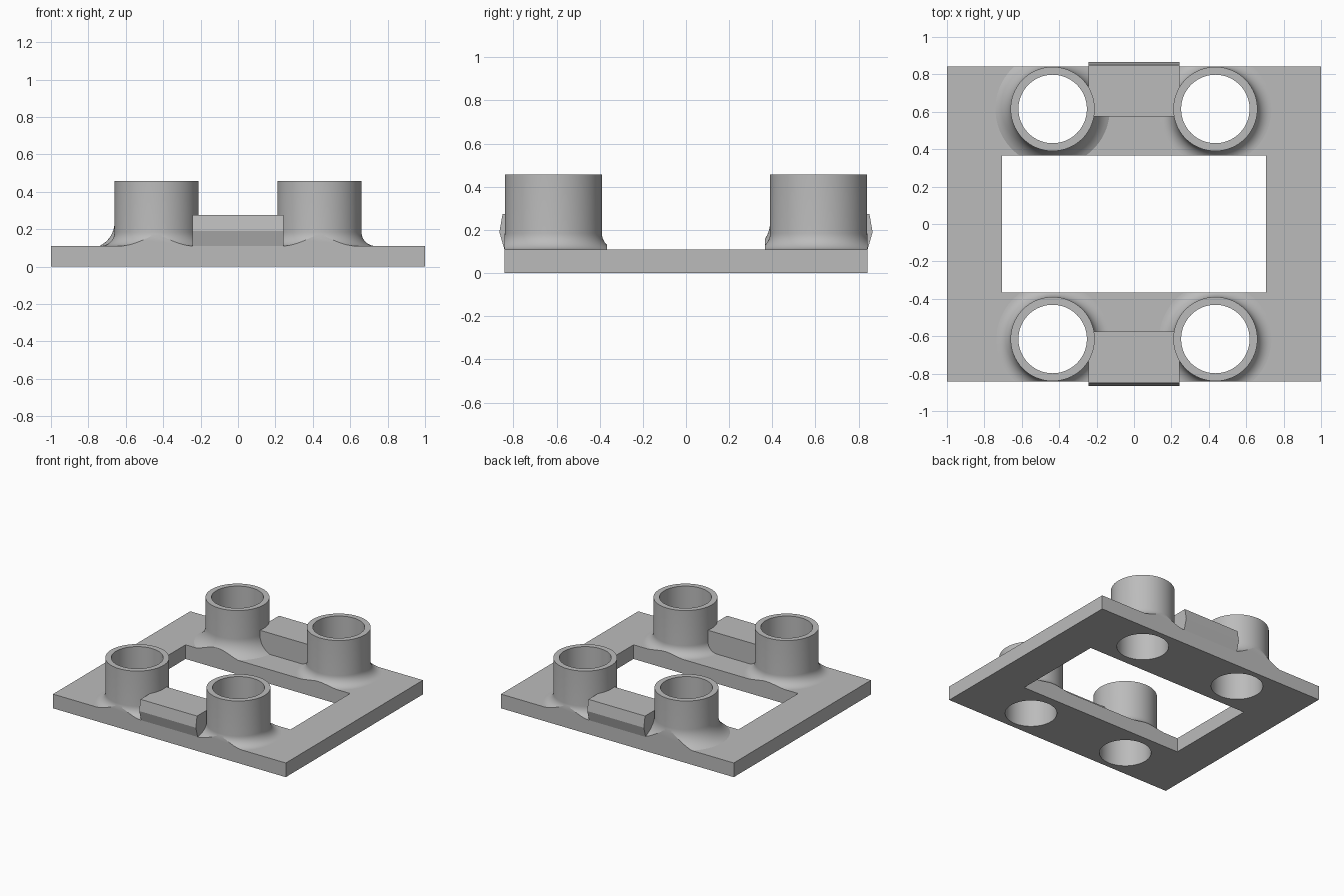
import bpy, bmesh
from math import sin, cos, pi, radians
from mathutils import Matrix

cube = bpy.data.objects.get("Cube")
if cube:
    bpy.data.objects.remove(cube, do_unlink=True)

# Main dimensions
PLATE_X, PLATE_Y, PLATE_Z = 1.0, 0.842, 0.11
WINDOW_X, WINDOW_Y = 0.707, 0.366
POST_X, POST_Y, POST_TOP = 0.435, 0.615, 0.458
OUTER, INNER = 0.225, 0.183
SIDES = 96

grey = bpy.data.materials.new("plain grey")
grey.use_nodes = True
grey.diffuse_color = (0.5, 0.5, 0.5, 1)
grey.node_tree.nodes["Principled BSDF"].inputs["Base Color"].default_value = (0.5, 0.5, 0.5, 1)


def finish(name, bm):
    bmesh.ops.recalc_face_normals(bm, faces=bm.faces[:])
    mesh = bpy.data.meshes.new(name)
    bm.to_mesh(mesh)
    bm.free()
    mesh.materials.append(grey)
    obj = bpy.data.objects.new(name, mesh)
    bpy.context.collection.objects.link(obj)
    return obj


def box(name, hx, hy, z0, z1):
    bm = bmesh.new()
    move = Matrix.Translation((0, 0, (z0 + z1) / 2))
    bmesh.ops.create_cube(bm, size=1, matrix=move @ Matrix.Diagonal((2 * hx, 2 * hy, z1 - z0, 1)))
    return finish(name, bm)


def drill(name, x, y):
    bm = bmesh.new()
    bmesh.ops.create_cone(bm, cap_ends=True, segments=SIDES, radius1=INNER, radius2=INNER,
                          depth=1, matrix=Matrix.Translation((x, y, 0)))
    return finish(name, bm)


def post(name, sx, sy, flare, start):
    """Lathe a tube with a concave foot, trimmed to the strip it stands on."""
    bm = bmesh.new()
    steps = 10
    points = [(INNER, PLATE_Z), (INNER, POST_TOP), (OUTER, POST_TOP)]
    for i in range(steps + 1):
        a = pi / 2 + (start - pi / 2) * i / steps
        points.append((OUTER + flare * (1 - sin(a)), PLATE_Z + flare * (cos(start) - cos(a))))
    verts = [bm.verts.new((r, 0, z)) for r, z in points]
    edges = [bm.edges.new((v, verts[i - 1])) for i, v in enumerate(verts)]
    bmesh.ops.spin(bm, geom=verts + edges, cent=(0, 0, 0), axis=(0, 0, 1),
                   angle=2 * pi, steps=SIDES)
    bmesh.ops.remove_doubles(bm, verts=bm.verts[:], dist=0.0001)
    bmesh.ops.translate(bm, verts=bm.verts[:], vec=(sx * POST_X, sy * POST_Y, 0))
    for limit, side in ((PLATE_Y, sy), (WINDOW_Y, -sy)):
        bmesh.ops.bisect_plane(bm, geom=bm.verts[:] + bm.edges[:] + bm.faces[:], dist=0.00001,
                               plane_co=(0, sy * limit, 0), plane_no=(0, side, 0),
                               clear_outer=True)
        rim = [e for e in bm.edges if e.is_boundary]
        if rim:
            bmesh.ops.holes_fill(bm, edges=rim, sides=0)
    return finish(name, bm)


def bridge(name, sy):
    """Block between two posts, with a shallow ridge on its outer side."""
    bm = bmesh.new()
    profile = [(0.575, PLATE_Z), (PLATE_Y, PLATE_Z), (0.865, 0.19), (0.85, 0.275), (0.575, 0.275)]
    face = bm.faces.new([bm.verts.new((-0.243, sy * y, z)) for y, z in profile])
    new = bmesh.ops.extrude_face_region(bm, geom=[face])["geom"]
    bmesh.ops.translate(bm, vec=(0.486, 0, 0),
                        verts=[v for v in new if isinstance(v, bmesh.types.BMVert)])
    return finish(name, bm)


# Base plate with its window and four through holes
plate = box("base_plate", PLATE_X, PLATE_Y, 0, PLATE_Z)
cutters = [box("window_cutter", WINDOW_X, WINDOW_Y, -0.2, 0.3)]
parts = [plate]
for sy, end in ((-1, "front"), (1, "back")):
    for sx, side in ((-1, "right"), (1, "left")):
        cutters.append(drill(f"{end}_{side}_hole_cutter", sx * POST_X, sy * POST_Y))
        # The back right post has a wider, steeper foot
        wide = end == "back" and side == "right"
        foot = (0.14, radians(25)) if wide else (0.075, 0)
        parts.append(post(f"{end}_{side}_post", sx, sy, *foot))
    parts.append(bridge(f"{end}_bridge", sy))

bpy.ops.object.select_all(action="DESELECT")
bpy.context.view_layer.objects.active = plate
plate.select_set(True)
for cutter in cutters:
    mod = plate.modifiers.new(cutter.name, "BOOLEAN")
    mod.operation = "DIFFERENCE"
    mod.solver = "EXACT"
    mod.object = cutter
    bpy.ops.object.modifier_apply(modifier=mod.name)
for cutter in cutters:
    bpy.data.objects.remove(cutter, do_unlink=True)

# Smooth round walls, crisp edges
for obj in parts:
    obj.select_set(True)
bpy.ops.object.shade_smooth_by_angle(angle=radians(20))
